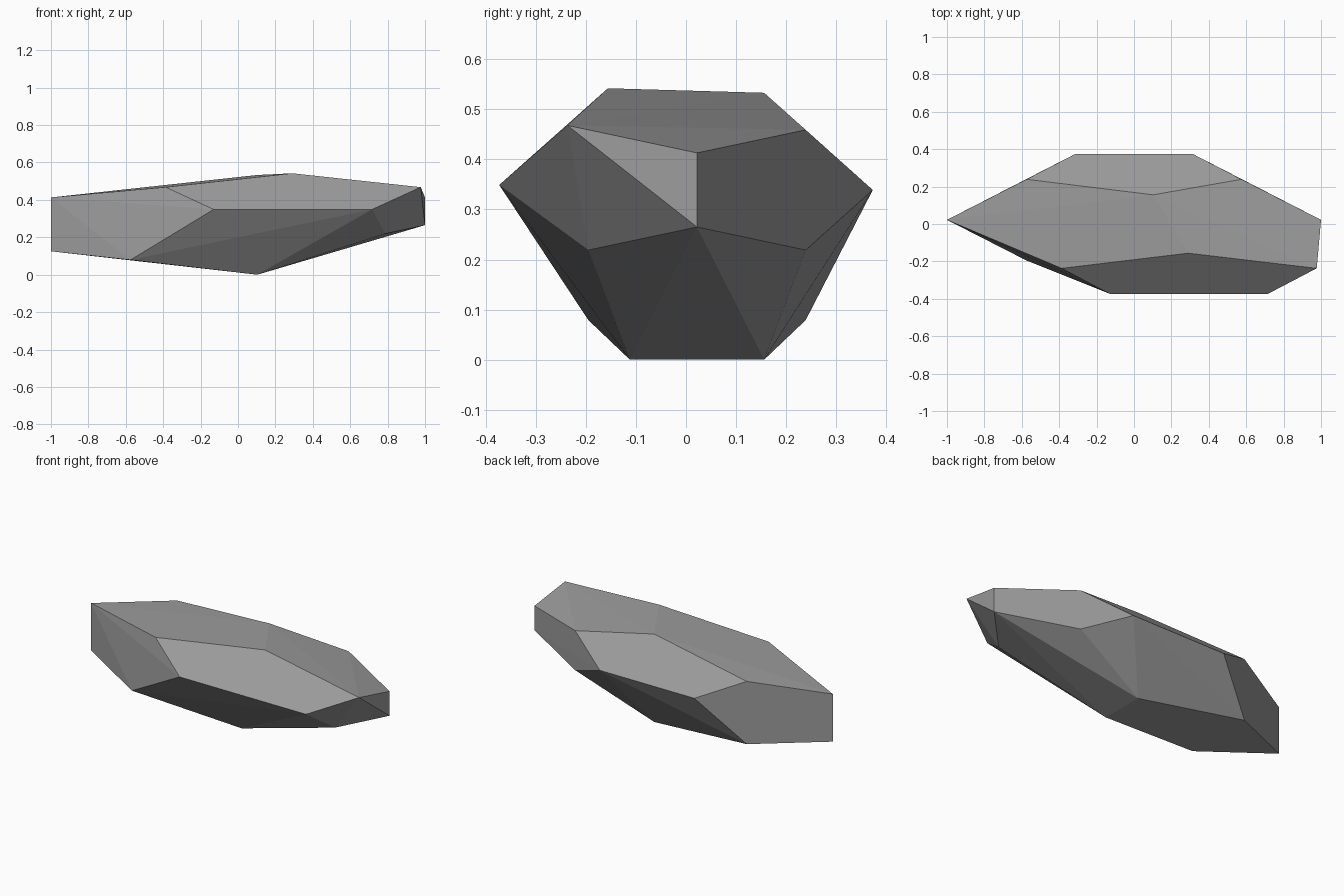
import bpy
import bmesh
import math

default_cube = bpy.data.objects.get("Cube")
if default_cube:
    bpy.data.objects.remove(default_cube, do_unlink=True)


def make_material(name, colour):
    material = bpy.data.materials.new(name)
    material.use_nodes = True
    material.diffuse_color = colour
    shader = material.node_tree.nodes["Principled BSDF"]
    shader.inputs["Base Color"].default_value = colour
    return material


def ridge(left_x, right_x, y, left_z, right_z):
    """Two corners at one depth, one towards each end of the stone."""
    return [(left_x, y, left_z), (right_x, y, right_z)]


# Corners of the twelve-sided stone, grouped in pairs
corners = []
corners += ridge(-1.0, 1.0, 0.022, 0.413, 0.413)       # end edges, upper
corners += ridge(-1.0, 1.0, 0.022, 0.125, 0.265)       # end edges, lower
corners += ridge(-0.13, 0.717, -0.373, 0.349, 0.349)   # front edge
corners += ridge(-0.317, 0.317, 0.373, 0.339, 0.339)   # back edge
corners += ridge(-0.387, 0.977, -0.237, 0.468, 0.468)  # front shoulders
corners += ridge(-0.575, 0.575, 0.239, 0.459, 0.459)   # back shoulders
corners += ridge(-0.575, 0.787, -0.195, 0.079, 0.219)  # front underside
corners += ridge(-0.575, 0.575, 0.239, 0.079, 0.219)   # back underside
corners += [(0.29, -0.156, 0.542), (0.103, 0.156, 0.533)]  # crown edge
corners += [(0.103, y, 0.0) for y in (-0.112, 0.156)]      # keel edge

# Wrap the corners in flat facets and merge the nearly coplanar triangles
bm = bmesh.new()
for corner in corners:
    bm.verts.new(corner)
bmesh.ops.convex_hull(bm, input=bm.verts)
bmesh.ops.dissolve_limit(bm, angle_limit=math.radians(1.0),
                         verts=bm.verts, edges=bm.edges)
bmesh.ops.recalc_face_normals(bm, faces=bm.faces)

mesh = bpy.data.meshes.new("rock")
bm.to_mesh(mesh)
bm.free()
mesh.materials.append(make_material("stone_grey", (0.33, 0.33, 0.33, 1.0)))
rock = bpy.data.objects.new("rock", mesh)
bpy.context.collection.objects.link(rock)
